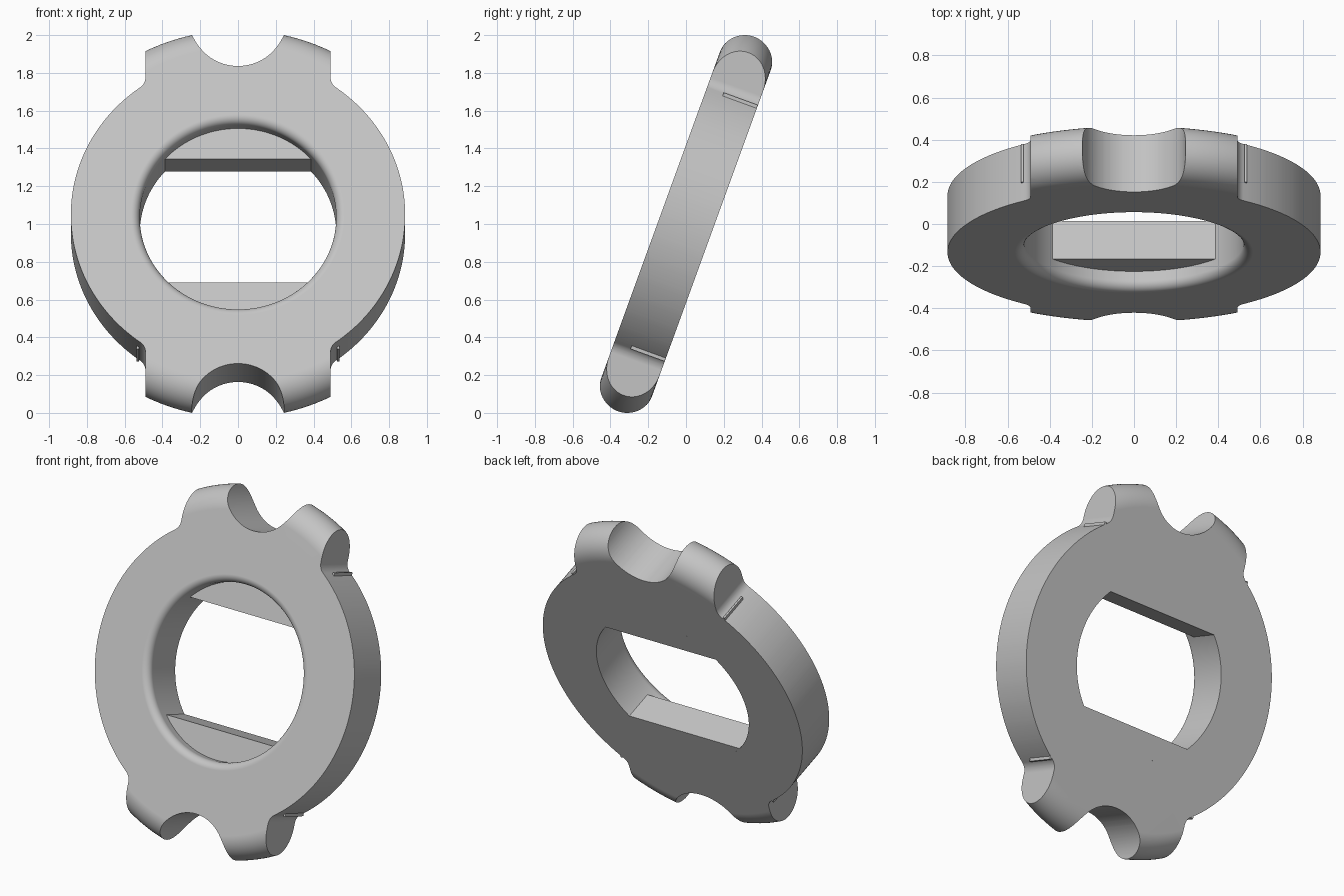
import bpy, bmesh, math
from mathutils import Vector

cube = bpy.data.objects.get("Cube")
if cube:
    bpy.data.objects.remove(cube, do_unlink=True)

H = 0.143                      # half thickness
R_DISC, R_LUG, R_HOLE = 0.885, 1.083, 0.52
FLAT, LEDGE = 0.348, -0.05     # hole flats: distance from centre, front depth
TILT = math.radians(-20)

grey = bpy.data.materials.new("light_grey")
grey.use_nodes = True
grey.diffuse_color = (0.55, 0.55, 0.55, 1)
grey.node_tree.nodes["Principled BSDF"].inputs["Base Color"].default_value = (0.55, 0.55, 0.55, 1)


def arc(cx, cz, r, a0, a1, n):
    """Points on an arc, angles in degrees."""
    angles = [math.radians(a0 + (a1 - a0) * i / n) for i in range(n + 1)]
    return [(cx + r * math.cos(a), cz + r * math.sin(a)) for a in angles]


def make_object(name, bm):
    bmesh.ops.recalc_face_normals(bm, faces=bm.faces)
    mesh = bpy.data.meshes.new(name)
    bm.to_mesh(mesh)
    bm.free()
    mesh.materials.append(grey)
    obj = bpy.data.objects.new(name, mesh)
    bpy.context.collection.objects.link(obj)
    return obj


def prism(name, outline, y0, y1):
    """Extrude an x-z outline along y."""
    bm = bmesh.new()
    face = bm.faces.new([bm.verts.new((x, y0, z)) for x, z in outline])
    ext = bmesh.ops.extrude_face_region(bm, geom=[face])
    verts = [g for g in ext["geom"] if isinstance(g, bmesh.types.BMVert)]
    bmesh.ops.translate(bm, verts=verts, vec=(0, y1 - y0, 0))
    return make_object(name, bm)


def lathe(name, profile, steps):
    """Spin a closed (radius, y) profile around the y axis."""
    bm = bmesh.new()
    vs = [bm.verts.new((r, y, 0)) for r, y in profile]
    es = [bm.edges.new((vs[i - 1], vs[i])) for i in range(len(vs))]
    bmesh.ops.spin(bm, geom=vs + es, cent=(0, 0, 0), axis=(0, 1, 0),
                   angle=2 * math.pi, steps=steps)
    bmesh.ops.remove_doubles(bm, verts=bm.verts, dist=1e-5)
    return make_object(name, bm)


def activate(obj):
    bpy.ops.object.select_all(action='DESELECT')
    obj.select_set(True)
    bpy.context.view_layer.objects.active = obj


# Ring body: rounded outer rim, softened front edge of the hole
f = 0.045
profile = arc(R_HOLE + f, -H + f, f, 270, 180, 8)
profile += [(R_HOLE, H)]
profile += arc(R_LUG - H, 0, H, 90, -90, 24)
ring = lathe("ring_body", profile, 192)

# Outline of one quarter: notch, lug side, fillet, disc edge
fr = 0.07
fx = 0.49 + fr
fz = math.sqrt((R_DISC + fr) ** 2 - fx ** 2)
fa = math.degrees(math.atan2(fz, fx))
quarter = arc(0, 1.085, 0.247, -90, 0, 20)
quarter += [(0.247, 1.3), (0.49, 1.3)]
quarter += arc(fx, fz, fr, 180, 180 + fa, 8)
quarter += arc(0, 0, R_DISC, fa, 0, 36)[1:]
half = quarter + [(x, -z) for x, z in reversed(quarter[:-1])]
outline = half + [(-x, z) for x, z in reversed(half[1:-1])]
cutter = prism("outline_cutter", outline, -0.3, 0.3)
cutter.hide_render = True

# Trim the ring to the lugged outline
mod = ring.modifiers.new("trim", 'BOOLEAN')
mod.operation = 'INTERSECT'
mod.solver = 'EXACT'
mod.object = cutter
activate(ring)
bpy.ops.object.modifier_apply(modifier=mod.name)
bpy.data.objects.remove(cutter, do_unlink=True)
bpy.ops.object.shade_smooth_by_angle(angle=math.radians(30))
weighted = ring.modifiers.new("weighted_normals", 'WEIGHTED_NORMAL')
weighted.keep_sharp = True

parts = [ring]

# Flat-sided inserts that narrow the hole at the back
a = math.degrees(math.asin(FLAT / R_HOLE))
for name, s in (("upper", 1), ("lower", -1)):
    segment = [(x, s * z) for x, z in arc(0, 0, R_HOLE, a, 180 - a, 50)]
    parts.append(prism(name + "_hole_flat", segment, LEDGE, H))

# Thin ribs on the rim beside each lug
for vname, sz in (("upper", 1), ("lower", -1)):
    for hname, sx in (("left", 1), ("right", -1)):
        box = [(sx * x, sz * z) for x, z in
               ((0.525, 0.69), (0.537, 0.69), (0.537, 0.722), (0.525, 0.722))]
        parts.append(prism(f"{vname}_{hname}_rib", box, LEDGE, H - 0.001))

# Lean everything back
for obj in parts:
    obj.rotation_euler = (TILT, 0, 0)
    obj.location = Vector((0, 0, 1))
